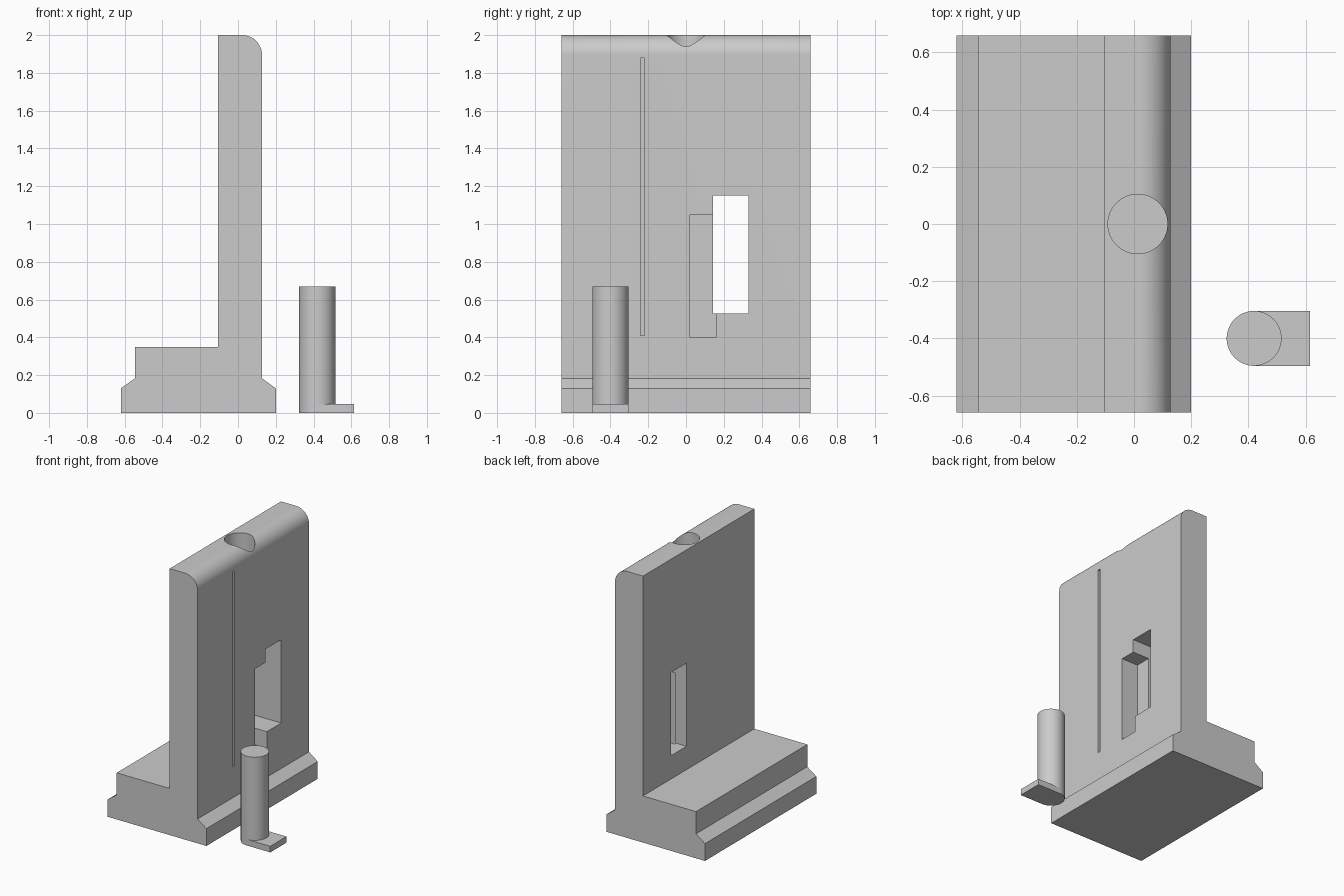
import bpy
import math

if "Cube" in bpy.data.objects:
    bpy.data.objects.remove(bpy.data.objects["Cube"])

grey = bpy.data.materials.new("plain grey")
grey.use_nodes = True
colour = (0.6, 0.6, 0.6, 1)
grey.diffuse_color = colour
grey.node_tree.nodes["Principled BSDF"].inputs["Base Color"].default_value = colour


def arc(cx, cy, r, start, end, steps):
    angles = [math.radians(start + (end - start) * i / steps) for i in range(steps + 1)]
    return [(cx + r * math.cos(a), cy + r * math.sin(a)) for a in angles]


def prism(name, outline, low, high, along="z"):
    """Extrude a counter-clockwise outline along z, or an x-z outline along y."""
    def place(p, h):
        return (p[0], p[1], h) if along == "z" else (p[0], -h, p[1])
    n = len(outline)
    verts = [place(p, h) for h in (low, high) for p in outline]
    faces = [list(range(n))[::-1], list(range(n, 2 * n))]
    faces += [(i, (i + 1) % n, n + (i + 1) % n, n + i) for i in range(n)]
    mesh = bpy.data.meshes.new(name)
    mesh.from_pydata(verts, [], faces)
    mesh.materials.append(grey)
    obj = bpy.data.objects.new(name, mesh)
    bpy.context.collection.objects.link(obj)
    return obj


def box(name, x0, x1, y0, y1, z0, z1):
    return prism(name, [(x0, y0), (x1, y0), (x1, y1), (x0, y1)], z0, z1)


def select(obj):
    bpy.ops.object.select_all(action="DESELECT")
    obj.select_set(True)
    bpy.context.view_layer.objects.active = obj


def cut(target, cutter):
    cutter.hide_render = True
    mod = target.modifiers.new("cut", "BOOLEAN")
    mod.operation = "DIFFERENCE"
    mod.solver = "EXACT"
    mod.object = cutter
    select(target)
    bpy.ops.object.modifier_apply(modifier=mod.name)
    bpy.data.objects.remove(cutter)


# Upright wall on a stepped foot, one top edge rounded
profile = [(-0.62, 0), (0.2, 0), (0.2, 0.13), (0.127, 0.183)]
profile += arc(0.022, 1.895, 0.105, 0, 90, 20)
profile += [(-0.105, 2), (-0.105, 0.35), (-0.545, 0.35), (-0.545, 0.183), (-0.62, 0.13)]
wall = prism("wall", profile, -0.66, 0.66, along="y")

# Bore in the top, through window, side pocket and thin slot
cut(wall, prism("bore_cutter", arc(0.013, 0, 0.104, 0, 360, 64)[:-1], 1.3, 2.1))
cut(wall, box("window_cutter", -0.3, 0.3, 0.143, 0.33, 0.525, 1.15))
cut(wall, box("pocket_cutter", -0.013, 0.3, 0.022, 0.16, 0.4, 1.05))
cut(wall, box("slot_cutter", 0.03, 0.3, -0.24, -0.22, 0.41, 1.88))

# Separate round post with a flat tab at its foot
px, py, r = 0.42, -0.4, 0.096
tab = arc(px, py, r, 90, 270, 32) + [(0.615, py - r), (0.615, py + r)]
foot_tab = prism("foot_tab", tab, 0, 0.046)
post = prism("post", arc(px, py, r, 0, 360, 64)[:-1], 0.046, 0.67)

for obj in (wall, foot_tab, post):
    select(obj)
    bpy.ops.object.shade_smooth_by_angle(angle=math.radians(30))
